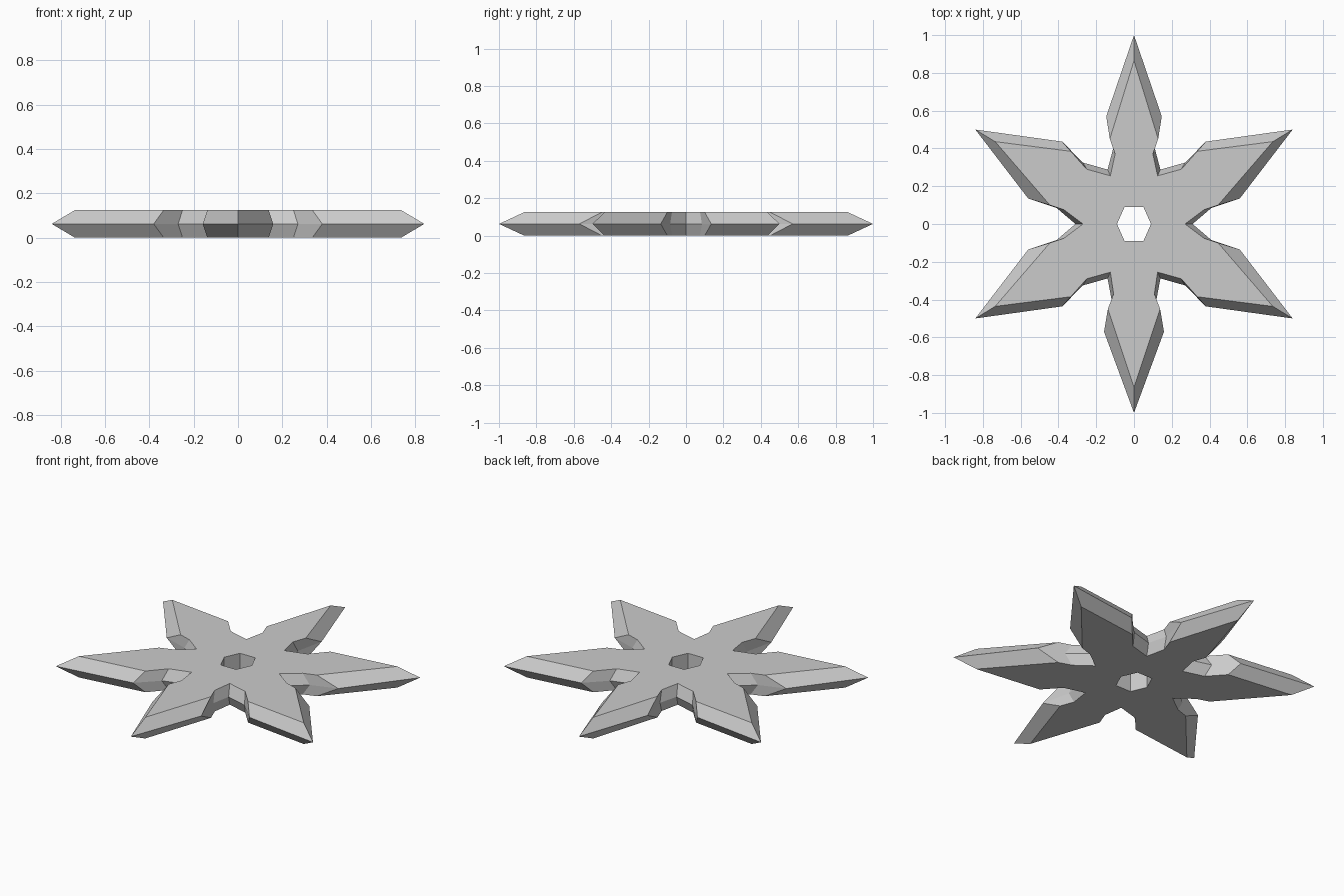
import bpy, bmesh

if "Cube" in bpy.data.objects:
    bpy.data.objects.remove(bpy.data.objects["Cube"])

T = 0.125  # full thickness

# Quarter outlines (x>=0, y>=0), from the upper tip round to the side valley
edge_q = [(0, 1), (.147, .57), (.11, .40), (.14, .288), (.27, .325),
          (.38, .436), (.84, .5), (.56, .135), (.41, .085), (.31, 0)]
face_q = [(0, .865), (.128, .45), (.10, .37), (.125, .255), (.25, .29),
          (.335, .385), (.735, .436), (.445, .10), (.37, .075), (.27, 0)]
hole = [(0, -.09), (.05, -.09), (.09, 0), (.05, .09), (0, .09)]


def half(q):
    """Right half outline; the lower arm is slightly wider."""
    low = [(x * (1.08 if x < .2 and y > .35 else 1), -y) for x, y in q[:-1]]
    return q + low[::-1]


bm = bmesh.new()


def ring(points, z):
    return [bm.verts.new((x, y, z)) for x, y in points]


def wall(a, b):
    for i in range(len(a) - 1):
        bm.faces.new((a[i], a[i + 1], b[i + 1], b[i]))


# Sharp blade edge between two flat faces
top, mid, bot = ring(half(face_q), T), ring(half(edge_q), T / 2), ring(half(face_q), 0)
wall(top, mid)
wall(mid, bot)

# Flat faces and hexagonal centre hole
hole_top, hole_bot = ring(hole, T), ring(hole, 0)
wall(hole_top, hole_bot)
bm.faces.new(top + hole_top)
bm.faces.new(bot + hole_bot)

# Mirror the half across x
geom = bm.verts[:] + bm.edges[:] + bm.faces[:]
bmesh.ops.mirror(bm, geom=geom, axis='X', merge_dist=1e-4)
bmesh.ops.remove_doubles(bm, verts=bm.verts[:], dist=1e-4)
bmesh.ops.recalc_face_normals(bm, faces=bm.faces[:])

mesh = bpy.data.meshes.new("throwing_star")
bm.to_mesh(mesh)
bm.free()
obj = bpy.data.objects.new("throwing_star", mesh)
bpy.context.collection.objects.link(obj)
